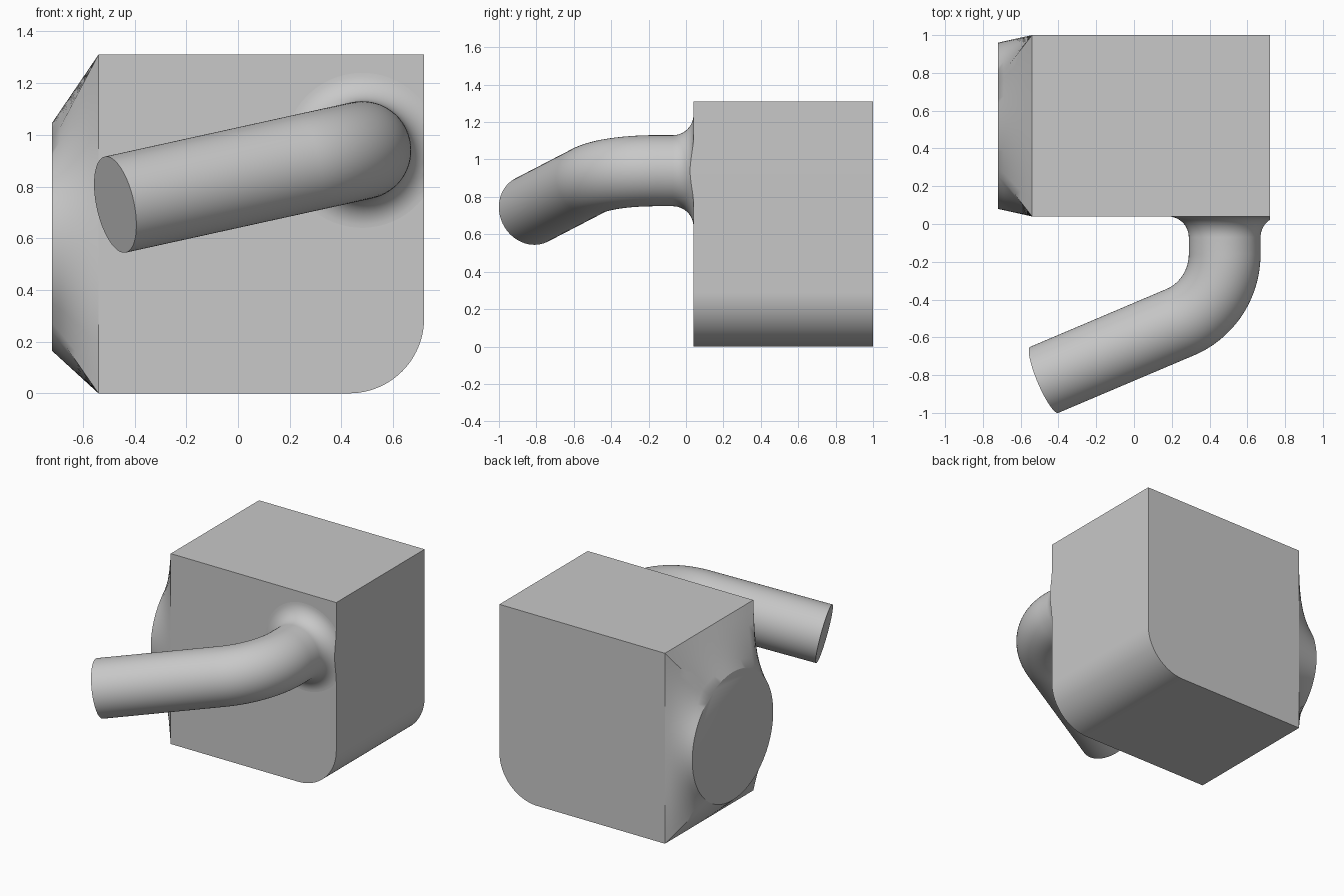
import bpy, bmesh, math
from mathutils import Vector, Matrix

old = bpy.data.objects.get("Cube")
if old:
    bpy.data.objects.remove(old, do_unlink=True)

grey = bpy.data.materials.new("light_grey")
grey.use_nodes = True
colour = (0.58, 0.58, 0.58, 1)
grey.diffuse_color = colour
grey.node_tree.nodes["Principled BSDF"].inputs["Base Color"].default_value = colour

# Housing extents
LEFT, RIGHT, FRONT, BACK, TOP = -0.54, 0.72, 0.04, 1.0, 1.31


def finish(name, bm):
    bmesh.ops.recalc_face_normals(bm, faces=bm.faces[:])
    mesh = bpy.data.meshes.new(name)
    bm.to_mesh(mesh)
    bm.free()
    mesh.materials.append(grey)
    obj = bpy.data.objects.new(name, mesh)
    bpy.context.collection.objects.link(obj)
    bpy.ops.object.select_all(action='DESELECT')
    obj.select_set(True)
    bpy.context.view_layer.objects.active = obj
    bpy.ops.object.shade_smooth_by_angle(angle=math.radians(30))
    return obj


def bridge(bm, a, b):
    n = len(a)
    for i in range(n):
        bm.faces.new((a[i], a[(i + 1) % n], b[(i + 1) % n], b[i]))


def ring(bm, points):
    return [bm.verts.new(p) for p in points]


# Housing: block with one rounded lower edge, open where the transition joins
R = 0.29
profile = [(LEFT, TOP), (LEFT, 0)]
for i in range(25):
    a = math.radians(-90 + 90 * i / 24)
    profile.append((RIGHT - R + R * math.cos(a), R + R * math.sin(a)))
profile.append((RIGHT, TOP))
bm = bmesh.new()
front = ring(bm, [(x, FRONT, z) for x, z in profile])
back = ring(bm, [(x, BACK, z) for x, z in profile])
bridge(bm, front, back)
bm.faces.new(front)
bm.faces.new(back)
bm.faces.ensure_lookup_table()
bm.faces.remove(bm.faces[0])
finish("housing", bm)

# Side transition: rectangle lofted to a circle, matched by angle
CY, CZ, CR, FACE_X = 0.52, 0.605, 0.44, -0.72
angles = [2 * math.pi * i / 96 for i in range(96)]
corners = [math.atan2(z - CZ, y - CY) % (2 * math.pi)
           for y in (FRONT, BACK) for z in (0, TOP)]
angles = sorted([a for a in angles if min(abs(a - c) for c in corners) > 0.02] + corners)
outer, inner = [], []
for a in angles:
    c, s = math.cos(a), math.sin(a)
    reach_y = (BACK - CY) / max(abs(c), 1e-6)
    reach_z = ((TOP - CZ) if s > 0 else CZ) / max(abs(s), 1e-6)
    d = min(reach_y, reach_z)
    outer.append(Vector((LEFT, CY + d * c, CZ + d * s)))
    inner.append(Vector((FACE_X, CY + CR * c, CZ + CR * s)))
bm = bmesh.new()
STEPS = 6
loops = [ring(bm, [p.lerp(q, k / STEPS) for p, q in zip(outer, inner)])
         for k in range(STEPS + 1)]
for a, b in zip(loops, loops[1:]):
    bridge(bm, a, b)
bm.faces.new(loops[-1])
finish("side_transition", bm)

# Pipe: filleted root, straight stub, bend, straight run
PR, FILLET, BEND = 0.19, 0.11, 0.39
corner = Vector((0.48, -0.42, 0.94))
end = Vector((-0.475, -0.825, 0.73))
d0 = Vector((0, -1, 0))
d1 = (end - corner).normalized()
turn = d0.angle(d1)
axis = d0.cross(d1).normalized()
tangent = BEND * math.tan(turn / 2)
start = corner - d0 * tangent
pivot = start + axis.cross(d0) * BEND

stations = [(Vector((corner.x, FRONT + 0.02, corner.z)), d0, PR + FILLET)]
for i in range(13):
    a = math.pi / 2 * i / 12
    y = FRONT - FILLET + FILLET * math.cos(a)
    stations.append((Vector((corner.x, y, corner.z)), d0,
                     PR + FILLET - FILLET * math.sin(a)))
for i in range(25):
    rot = Matrix.Rotation(turn * i / 24, 3, axis)
    stations.append((pivot + rot @ (start - pivot), rot @ d0, PR))
stations.append((end, d1, PR))

bm = bmesh.new()
loops = []
for centre, direction, radius in stations:
    side = direction.cross(axis)
    loops.append(ring(bm, [centre + radius * (math.cos(t) * side + math.sin(t) * axis)
                           for t in (2 * math.pi * i / 64 for i in range(64))]))
for a, b in zip(loops, loops[1:]):
    bridge(bm, a, b)
bm.faces.new(loops[0])
bm.faces.new(loops[-1])
# Trim the fillet flush with the housing side
cut = bmesh.ops.bisect_plane(bm, geom=bm.verts[:] + bm.edges[:] + bm.faces[:],
                             plane_co=(RIGHT, 0, 0), plane_no=(1, 0, 0), clear_outer=True)
rim = [e for e in bm.edges if e.is_boundary]
bmesh.ops.holes_fill(bm, edges=rim, sides=0)
finish("bent_pipe", bm)
